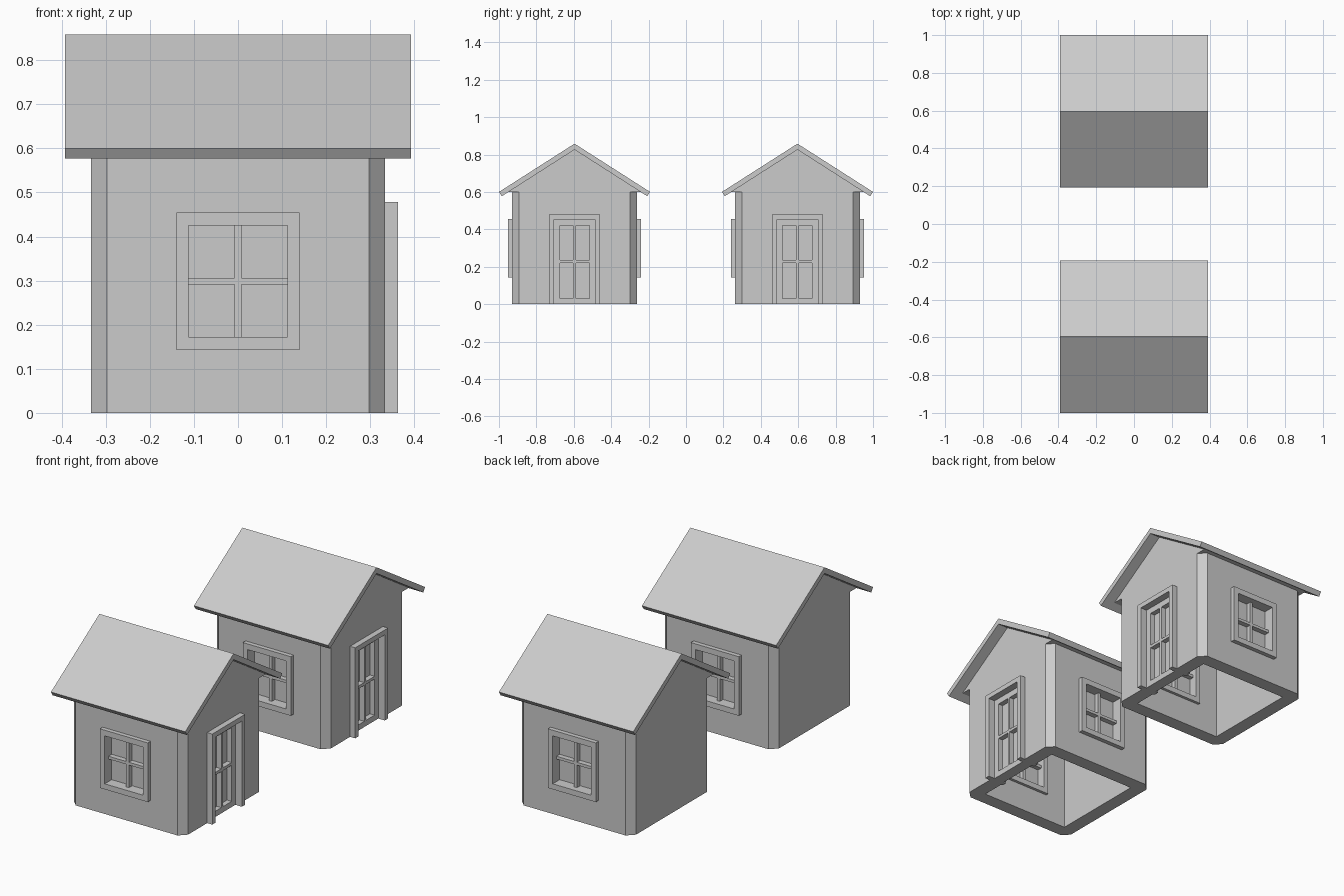
import bpy, bmesh
from mathutils import Matrix, Vector

cube = bpy.data.objects.get("Cube")
if cube:
    bpy.data.objects.remove(cube, do_unlink=True)

# One plain grey for everything
GREY = (0.6, 0.6, 0.6, 1)
mat = bpy.data.materials.new("plain grey")
mat.use_nodes = True
mat.diffuse_color = GREY
mat.node_tree.nodes["Principled BSDF"].inputs["Base Color"].default_value = GREY

HALF = 0.333      # wall half width
CHAMFER = 0.036
INNER = 0.26      # room half width
EAVE = 0.6        # top of the walls
SPACING = 0.596   # each house from the centre


def finish(name, bm):
    bmesh.ops.recalc_face_normals(bm, faces=bm.faces)
    mesh = bpy.data.meshes.new(name)
    bm.to_mesh(mesh)
    bm.free()
    mesh.materials.append(mat)
    obj = bpy.data.objects.new(name, mesh)
    bpy.context.collection.objects.link(obj)
    return obj


def boxes(name, spans):
    """One object from boxes given as (x range, y range, z range)."""
    bm = bmesh.new()
    for span in spans:
        mid = Vector([(a + b) / 2 for a, b in span])
        size = Vector([abs(b - a) for a, b in span])
        bmesh.ops.create_cube(bm, size=1, matrix=Matrix.Translation(mid) @ Matrix.Diagonal(size).to_4x4())
    return finish(name, bm)


def prism(name, points, move):
    """Extrude a flat outline along a vector."""
    bm = bmesh.new()
    face = bm.faces.new([bm.verts.new(p) for p in points])
    new = bmesh.ops.extrude_face_region(bm, geom=[face], use_keep_orig=True)["geom"]
    bmesh.ops.translate(bm, vec=move, verts=[v for v in new if isinstance(v, bmesh.types.BMVert)])
    return finish(name, bm)


def cut(obj, span):
    """Cut a box out of an object."""
    cutter = boxes("cutter", [span])
    cutter.hide_render = True
    mod = obj.modifiers.new("cut", 'BOOLEAN')
    mod.operation = 'DIFFERENCE'
    mod.solver = 'EXACT'
    mod.object = cutter
    bpy.context.view_layer.objects.active = obj
    bpy.ops.object.modifier_apply(modifier=mod.name)
    bpy.data.objects.remove(cutter, do_unlink=True)


def sym(a):
    return (-a, a)


parts = []

# Hollow walls with chamfered corners
c = HALF - CHAMFER
corner = [(HALF, -c), (HALF, c), (c, HALF), (-c, HALF)]
outline = corner + [(-x, -y) for x, y in corner]
walls = prism("walls", [(x, y, 0) for x, y in outline], (0, 0, EAVE))
cut(walls, (sym(INNER), sym(INNER), (-0.1, 0.7)))
cut(walls, (sym(0.125), sym(0.5), (0.16, 0.44)))
cut(walls, ((0.2, 0.5), sym(0.12), (-0.1, 0.465)))
parts.append(walls)

# Gable block and folded roof
peak, eave_y, ridge = 0.826, 0.404, 0.858
parts.append(prism("gable", [(-HALF, -0.354, EAVE), (-HALF, 0.354, EAVE), (-HALF, 0, peak)], (2 * HALF, 0, 0)))
slope = [(-eave_y, EAVE), (0, ridge), (eave_y, EAVE), (0.389, 0.577), (0, peak), (-0.389, 0.577)]
parts.append(prism("roof", [(-0.392, y, z) for y, z in slope], (0.784, 0, 0)))

# Windows on the front and back walls
for side, s in (("front", -1), ("back", 1)):
    deep = (s * 0.245, s * 0.356)
    bar = (s * 0.265, s * 0.325)
    low, high, sill, head = 0.143, 0.455, 0.172, 0.425
    parts.append(boxes(side + "_window_frame", [
        ((-0.14, -0.112), deep, (low, high)), ((0.112, 0.14), deep, (low, high)),
        (sym(0.112), deep, (low, sill)), (sym(0.112), deep, (head, high))]))
    parts.append(boxes(side + "_window_bars", [
        (sym(0.008), bar, (sill, head)), (sym(0.112), bar, (0.291, 0.306))]))
    parts.append(boxes(side + "_window_pane", [(sym(0.115), (s * 0.29, s * 0.298), (sill, head))]))

# Door on the left wall
deep = (0.25, 0.363)
parts.append(boxes("door_frame", [
    (deep, (-0.137, -0.11), (0, 0.478)), (deep, (0.11, 0.137), (0, 0.478)),
    (deep, sym(0.11), (0.452, 0.478))]))
leaf = (0.265, 0.325)
parts.append(boxes("door_leaf", [
    (leaf, (-0.11, -0.079), (0, 0.452)), (leaf, (0.079, 0.11), (0, 0.452)),
    (leaf, sym(0.007), (0, 0.452)),
    (leaf, sym(0.079), (0, 0.03)), (leaf, sym(0.079), (0.22, 0.235)),
    (leaf, sym(0.079), (0.42, 0.452))]))
parts.append(boxes("door_panels", [((0.285, 0.298), sym(0.08), (0.02, 0.43))]))

# Two matching houses in a row
for part in parts:
    twin = part.copy()
    twin.name = "rear_" + part.name
    bpy.context.collection.objects.link(twin)
    part.location.y = -SPACING
    twin.location.y = SPACING
